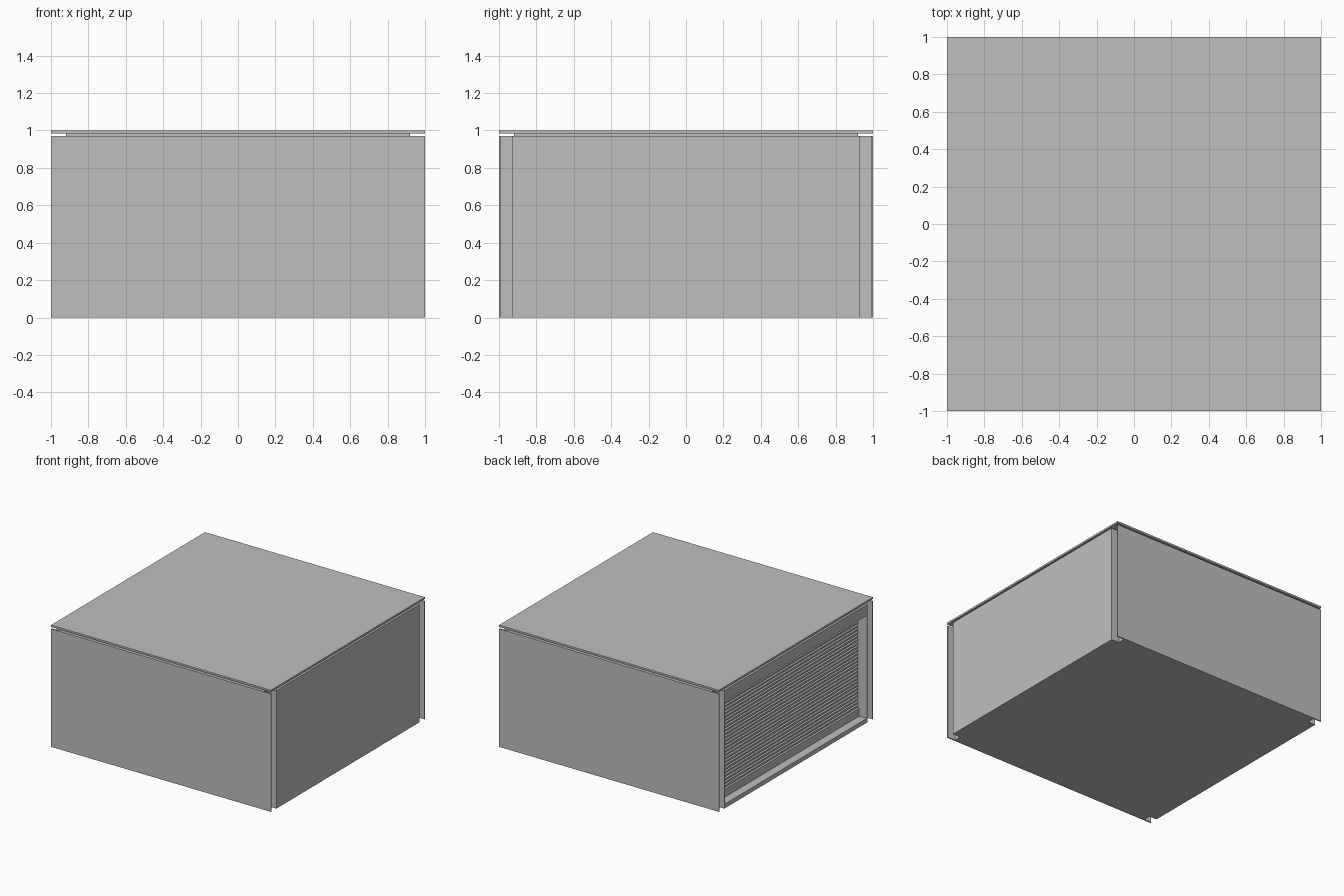
import bpy
import bmesh

cube = bpy.data.objects.get("Cube")
if cube:
    bpy.data.objects.remove(cube, do_unlink=True)

GREY = (0.52, 0.52, 0.52, 1)
grey = bpy.data.materials.new("light_grey")
grey.use_nodes = True
grey.diffuse_color = GREY
grey.node_tree.nodes["Principled BSDF"].inputs["Base Color"].default_value = GREY

HALF = 1.0      # outer half width
INNER = 0.92    # half width between the jambs
SHEET = 0.01    # sheet thickness
WALL_TOP = 0.97
LID_BASE = 0.985
SILL = 0.035
HEADER = 0.88


def finish(name, bm):
    bmesh.ops.recalc_face_normals(bm, faces=bm.faces)
    mesh = bpy.data.meshes.new(name)
    bm.to_mesh(mesh)
    bm.free()
    mesh.materials.append(grey)
    obj = bpy.data.objects.new(name, mesh)
    bpy.context.collection.objects.link(obj)
    return obj


def box(name, x, y, z):
    bm = bmesh.new()
    bmesh.ops.create_cube(bm, size=1)
    for v in bm.verts:
        for axis, (low, high) in enumerate((x, y, z)):
            v.co[axis] = low if v.co[axis] < 0 else high
    return finish(name, bm)


def wall_box(name, side, x, y, z):
    # y is measured outward from the centre
    return box(name, x, sorted((side * y[0], side * y[1])), z)


# Front and back walls: outer sheet, recessed filling and jamb sheet
full = (-HALF, HALF)
for label, side in (("front", -1), ("back", 1)):
    wall_box(label + "_panel", side, full, (HALF - SHEET, HALF), (0, WALL_TOP))
    wall_box(label + "_wall_filling", side, (-0.93, 0.93),
             (INNER + SHEET, HALF - SHEET), (0, WALL_TOP))
    wall_box(label + "_jamb", side, full, (INNER, INNER + SHEET), (0, WALL_TOP))

# Closed side, floor with sill, and header over the opening
span = (-INNER, INNER)
box("left_panel", (HALF - SHEET, HALF), span, (SILL, WALL_TOP))
box("floor", full, span, (0, SILL))
box("header", (-HALF, -INNER), span, (HEADER, WALL_TOP))
box("ceiling", (-INNER, HALF - SHEET), span, (WALL_TOP - 0.03, WALL_TOP))

# Roof: narrow spacer under a full-width lid
box("roof_spacer", span, span, (WALL_TOP, LID_BASE))
box("roof_lid", full, full, (LID_BASE, HALF))

# Ribbed shutter recessed in the opening, with a plain bottom rail
RAIL_TOP = 0.1
RIBS = 28
pitch = (HEADER + 0.02 - RAIL_TOP) / RIBS
profile = []
for i in range(RIBS):
    z = RAIL_TOP + i * pitch
    for depth, t in ((0.90, 0), (0.92, 0.25), (0.92, 0.75), (0.90, 1)):
        profile.append((-depth, z + t * pitch))
bm = bmesh.new()
rows = [[bm.verts.new((x, y, z)) for x, z in profile] for y in span]
for i in range(len(profile) - 1):
    if profile[i] != profile[i + 1]:
        bm.faces.new((rows[0][i], rows[0][i + 1], rows[1][i + 1], rows[1][i]))
bmesh.ops.remove_doubles(bm, verts=bm.verts, dist=0.0001)
shutter = finish("shutter", bm)
thickness = shutter.modifiers.new("thickness", "SOLIDIFY")
thickness.thickness = 0.005
box("shutter_bottom_rail", (-0.93, -0.90), span, (SILL, RAIL_TOP))
